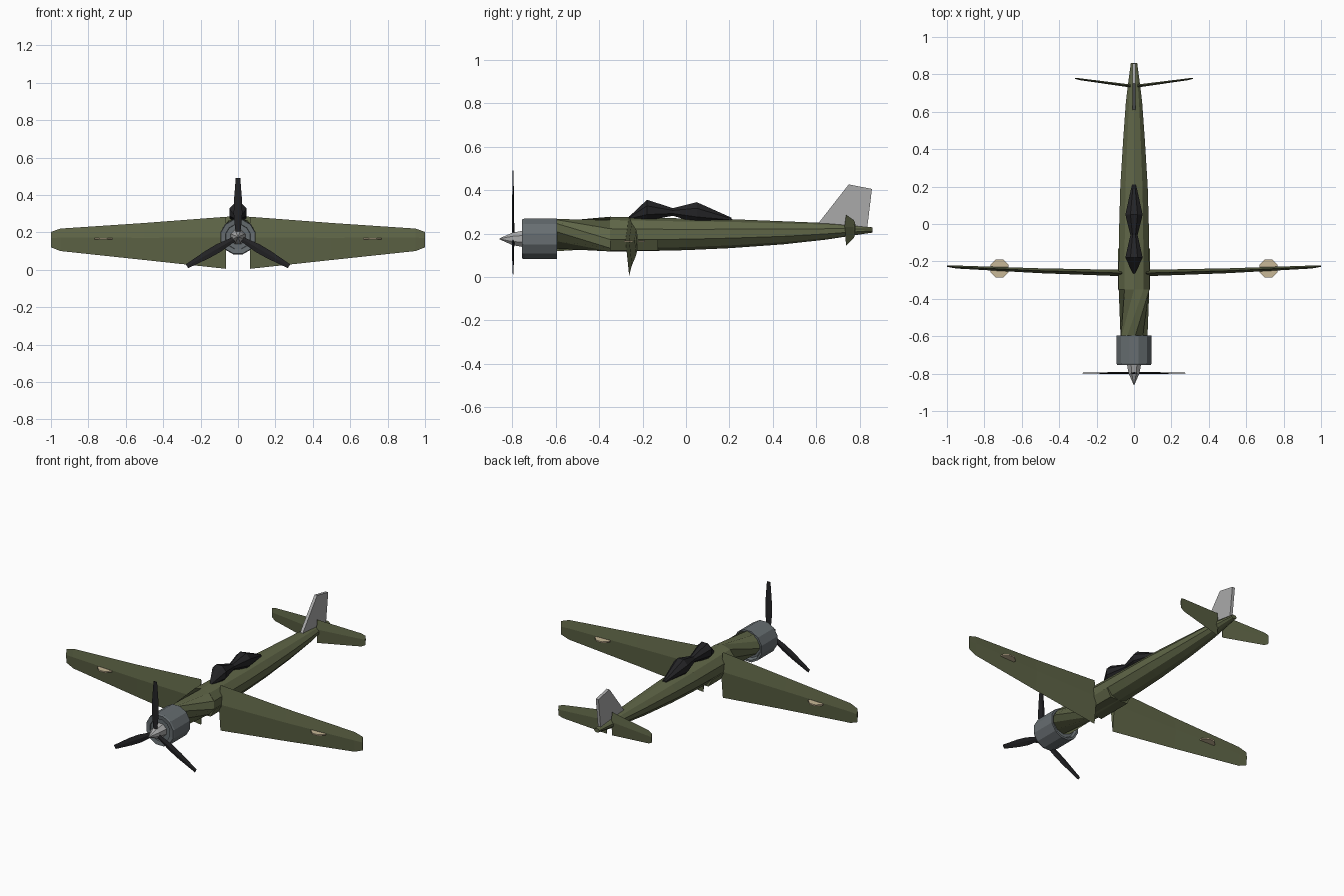
import bpy, bmesh, math
from mathutils import Matrix, Vector

if "Cube" in bpy.data.objects:
    bpy.data.objects.remove(bpy.data.objects["Cube"])


def material(name, rgb):
    m = bpy.data.materials.new(name)
    m.diffuse_color = (*rgb, 1)
    m.use_nodes = True
    m.node_tree.nodes["Principled BSDF"].inputs["Base Color"].default_value = m.diffuse_color
    return m


OLIVE = material("olive", (0.115, 0.132, 0.063))
GREY = material("engine grey", (0.135, 0.155, 0.165))
SILVER = material("light grey", (0.40, 0.40, 0.40))
BLACK = material("black", (0.017, 0.017, 0.019))
CREAM = material("cream", (0.58, 0.48, 0.31))


def loft(name, rings, mat):
    """Skin a series of equal-length rings and cap both ends."""
    bm = bmesh.new()
    vs = [[bm.verts.new(p) for p in ring] for ring in rings]
    n = len(vs[0])
    for a, b in zip(vs, vs[1:]):
        for i in range(n):
            j = (i + 1) % n
            bm.faces.new((a[i], a[j], b[j], b[i]))
    bm.faces.new(vs[0])
    bm.faces.new(vs[-1])
    bmesh.ops.recalc_face_normals(bm, faces=bm.faces)
    me = bpy.data.meshes.new(name)
    bm.to_mesh(me)
    bm.free()
    me.materials.append(mat)
    ob = bpy.data.objects.new(name, me)
    bpy.context.collection.objects.link(ob)
    return ob


def ring(y, z, rx, rz, n=10, turn=0.0):
    """Elliptical section across the long axis."""
    return [(rx * math.cos(a), y, z + rz * math.sin(a))
            for a in (math.radians(turn) + math.tau * (i + 0.5) / n for i in range(n))]


def blade_section(x, y, z0, z1, t):
    """Upright lens section of a wing or tailplane."""
    zm = z0 + (z1 - z0) * 0.6
    return [(x, y, z0), (x, y + t, zm), (x, y, z1), (x, y - t, zm)]


# Fuselage body: y, centre z, half width, half height
body = [(-0.35, 0.198, 0.088, 0.080), (-0.22, 0.197, 0.086, 0.078),
        (0.0, 0.197, 0.083, 0.073), (0.2, 0.200, 0.077, 0.067),
        (0.45, 0.204, 0.061, 0.053), (0.65, 0.211, 0.046, 0.038),
        (0.76, 0.215, 0.032, 0.025), (0.86, 0.217, 0.018, 0.012)]
loft("fuselage", [ring(*s) for s in body], OLIVE)

# Twisted neck between engine and body
loft("twisted_neck", [ring(-0.62, 0.193, 0.075, 0.075),
                      ring(-0.35, 0.198, 0.086, 0.080, turn=-72)], OLIVE)

# Belly fairing at the wing roots
loft("wing_root_fairing",
     [[(-w, y, 0.17), (-w * 0.7, y, 0.122), (w * 0.7, y, 0.122), (w, y, 0.17)]
      for y, w in ((-0.35, 0.085), (-0.13, 0.085))], OLIVE)

# Engine cowling with recessed front and rear
CZ = 0.176
cowl = [(-0.70, 0.055), (-0.752, 0.068), (-0.755, 0.093), (-0.745, 0.097),
        (-0.595, 0.097), (-0.595, 0.085), (-0.61, 0.075)]
loft("cowling", [ring(y, CZ, r, r, 12) for y, r in cowl], GREY)
loft("engine_face", [ring(y, CZ, 0.075, 0.075, 12) for y in (-0.745, -0.65)], GREY)

# Spinner
loft("spinner", [ring(y, CZ, r, r, 8) for y, r in
                 ((-0.86, 0.002), (-0.80, 0.031), (-0.745, 0.042))], SILVER)

# Propeller: three tapered blades
for k in range(3):
    rot = Matrix.Rotation(math.radians(120 * k), 3, 'Y')
    rings = []
    for r, w, t in ((0.015, 0.012, 0.006), (0.12, 0.023, 0.005),
                    (0.19, 0.022, 0.004), (0.315, 0.012, 0.002)):
        pts = [(-w, 0, r), (0, t, r), (w, 0, r), (0, -t, r)]
        rings.append([rot @ Vector(p) + Vector((0, -0.797, CZ)) for p in pts])
    loft(f"propeller_blade_{k + 1}", rings, BLACK)

# Pinched canopy
canopy = [(-0.265, 0.270, 0.006, 0.006), (-0.18, 0.308, 0.050, 0.052),
          (-0.06, 0.300, 0.021, 0.019), (0.05, 0.297, 0.050, 0.052),
          (0.21, 0.266, 0.012, 0.008)]
loft("canopy", [ring(*s, n=8) for s in canopy], BLACK)

# Upright wings, tailplanes and octagonal wing markers on both sides
wing = [(0.065, -0.262, 0.005, 0.283, 0.017), (0.5, -0.25, 0.052, 0.250, 0.013),
        (0.95, -0.23, 0.100, 0.220, 0.008), (1.0, -0.225, 0.120, 0.202, 0.004)]
tail = [(0.018, 0.738, 0.145, 0.287, 0.008), (0.29, 0.774, 0.182, 0.262, 0.005),
        (0.315, 0.779, 0.195, 0.252, 0.003)]
for side, s in (("left", -1), ("right", 1)):
    for name, secs in (("wing", wing), ("tailplane", tail)):
        loft(f"{side}_{name}", [blade_section(s * x, *rest) for x, *rest in secs], OLIVE)
    loft(f"{side}_wing_marker",
         [[(s * 0.72 + 0.052 * math.cos(a), -0.238 + 0.052 * math.sin(a), z)
           for a in (math.tau * (i + 0.5) / 8 for i in range(8))]
          for z in (0.161, 0.169)], CREAM)

# Tail fin
outline = [(0.60, 0.235), (0.75, 0.427), (0.857, 0.406), (0.835, 0.225)]
loft("tail_fin", [[(x, y, z) for y, z in outline] for x in (-0.009, 0.009)], SILVER)
